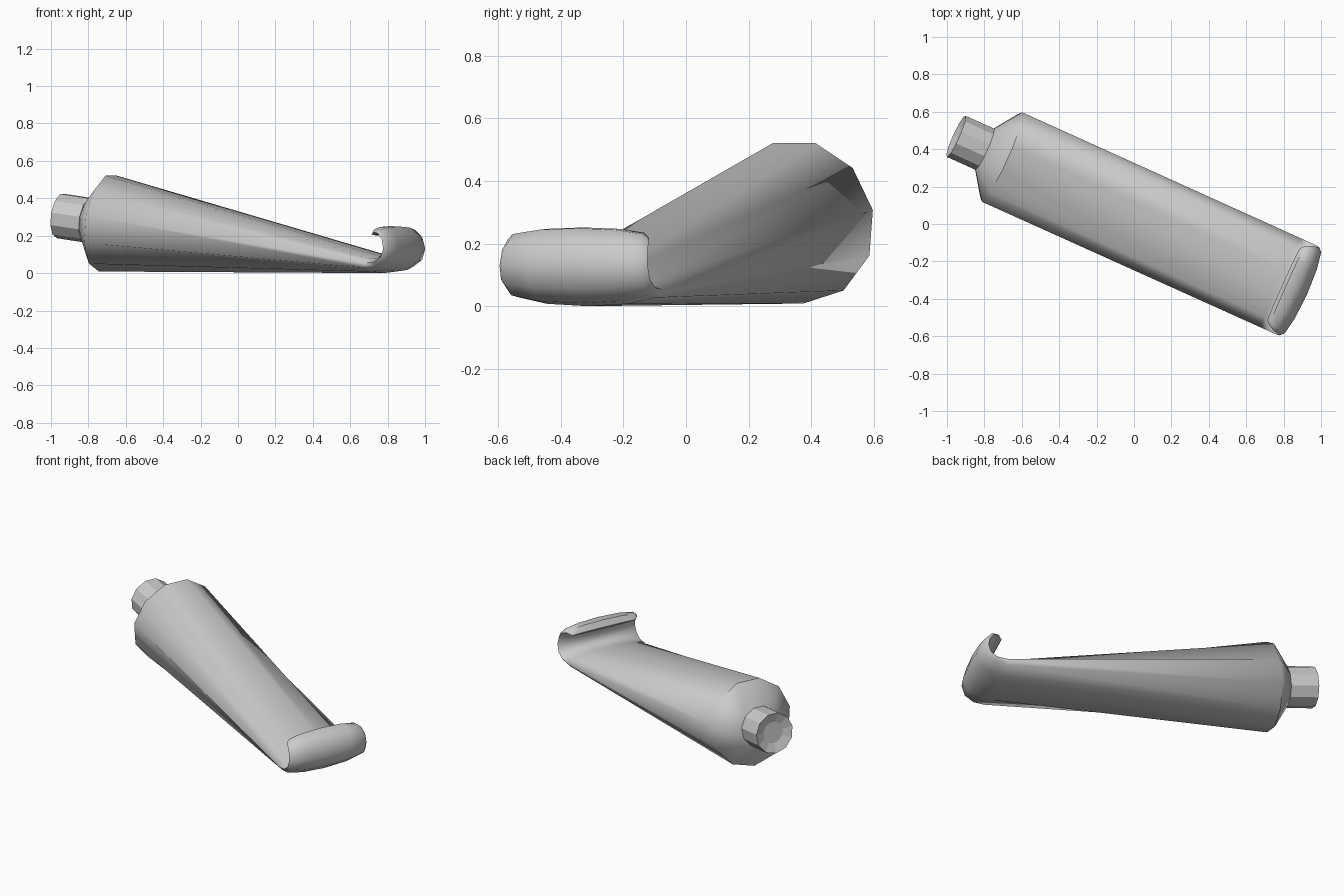
import bpy, bmesh, math
from mathutils import Vector

if "Cube" in bpy.data.objects:
    bpy.data.objects.remove(bpy.data.objects["Cube"])

SIDES = 11
YAW = math.radians(-24.3)          # direction of the tube on the ground
D = Vector((math.cos(YAW), math.sin(YAW), 0))
N = Vector((-math.sin(YAW), math.cos(YAW), 0))
SHIFT = 0.036                      # sideways offset of the tube axis


def loft(name, rings):
    """Skin elliptical rings: (along, height, tilt in degrees, half thickness, half width)."""
    bm = bmesh.new()
    loops = []
    for s, z, tilt, t, w in rings:
        a = math.radians(tilt)
        up = D * -math.sin(a) + Vector((0, 0, math.cos(a)))
        centre = D * s + N * SHIFT + Vector((0, 0, z))
        loop = []
        for i in range(SIDES):
            ang = 2 * math.pi * i / SIDES
            loop.append(bm.verts.new(centre - up * t * math.cos(ang) + N * w * math.sin(ang)))
        loops.append(loop)
    for a, b in zip(loops, loops[1:]):
        for i in range(SIDES):
            j = (i + 1) % SIDES
            bm.faces.new((a[i], a[j], b[j], b[i]))
    bm.faces.new(loops[0])
    bm.faces.new(loops[-1])
    bmesh.ops.recalc_face_normals(bm, faces=bm.faces)
    me = bpy.data.meshes.new(name)
    bm.to_mesh(me)
    bm.free()
    ob = bpy.data.objects.new(name, me)
    bpy.context.collection.objects.link(ob)
    return ob


# Squeezable tube: shoulder cone, round front, flattened tail that curls over
tube = loft("tube_body", [
    (-0.895, 0.284, -8, 0.12, 0.12),
    (-0.795, 0.270, -8, 0.264, 0.265),
    (0.84, 0.047, 0, 0.047, 0.264),
    (0.90, 0.053, 15, 0.045, 0.264),
    (0.942, 0.082, 50, 0.042, 0.264),
    (0.958, 0.13, 90, 0.040, 0.262),
    (0.947, 0.182, 125, 0.036, 0.258),
    (0.917, 0.217, 160, 0.034, 0.25),
    (0.882, 0.223, 190, 0.029, 0.235),
    (0.862, 0.207, 215, 0.010, 0.215),
])
bpy.context.view_layer.objects.active = tube
tube.select_set(True)
bpy.ops.object.shade_smooth_by_angle(angle=math.radians(58))
tube.select_set(False)

# Faceted screw cap with a shallow dished end
loft("cap", [
    (-0.88, 0.282, -8, 0.122, 0.122),
    (-1.06, 0.307, -8, 0.122, 0.122),
    (-1.042, 0.3045, -8, 0.065, 0.065),
])
